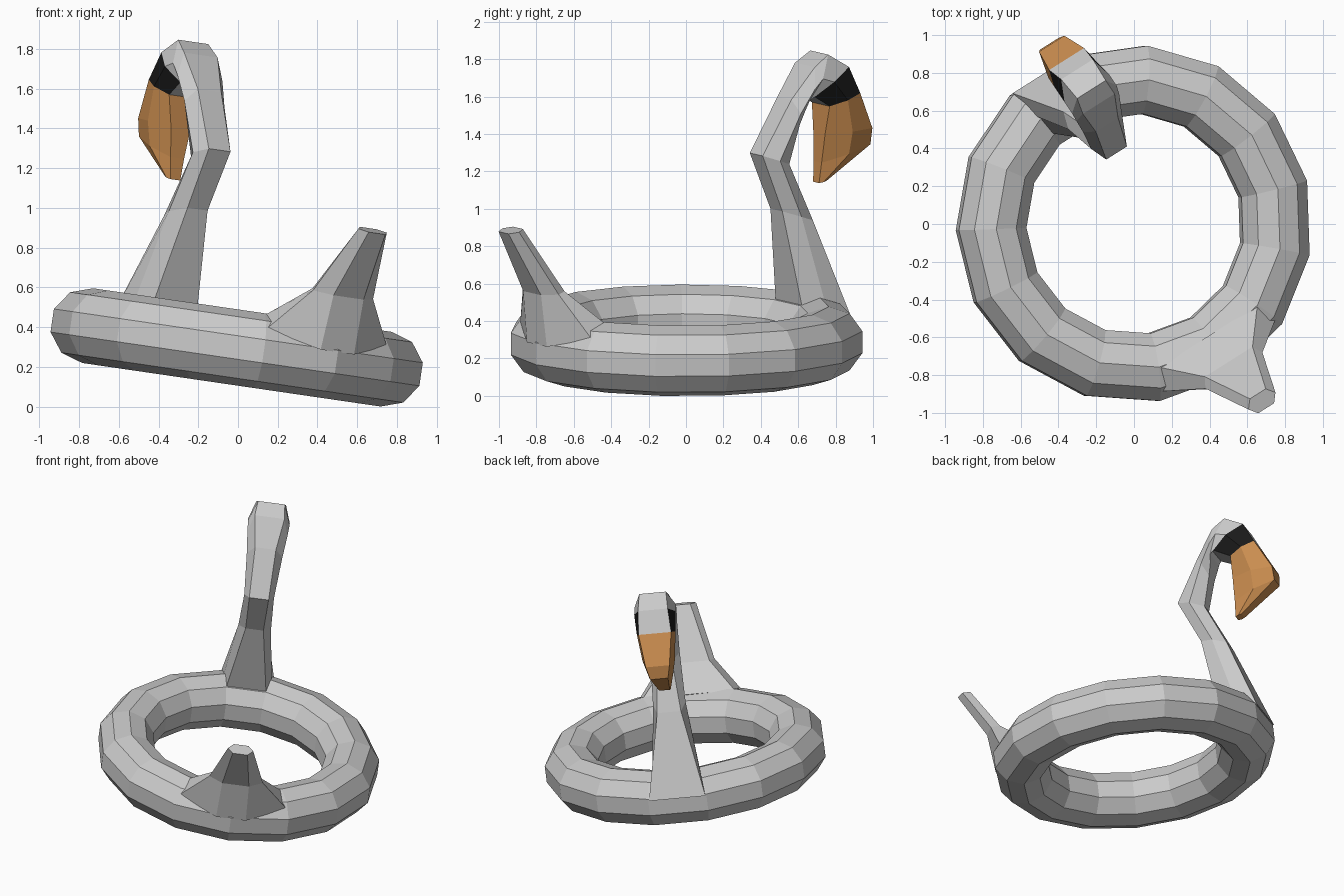
import bpy, math
from mathutils import Matrix

if "Cube" in bpy.data.objects:
    bpy.data.objects.remove(bpy.data.objects["Cube"])

# whole float is tilted sideways and turned, so parts are built in a local frame
PLACE = (Matrix.Translation((0, 0, 0.297)) @ Matrix.Rotation(math.radians(8.3), 4, 'Y')
         @ Matrix.Rotation(math.radians(32), 4, 'Z'))


def make(name, verts, faces, color=None):
    me = bpy.data.meshes.new(name)
    me.from_pydata(verts, [], faces)
    ob = bpy.data.objects.new(name, me)
    bpy.context.collection.objects.link(ob)
    ob.matrix_world = PLACE
    if color:
        mat = bpy.data.materials.new(name + "_color")
        mat.diffuse_color = color
        mat.use_nodes = True
        mat.node_tree.nodes["Principled BSDF"].inputs["Base Color"].default_value = mat.diffuse_color
        me.materials.append(mat)
    return ob


def loft(name, sections, columns=range(6), caps=(False, False), sign=1, color=None):
    """Six-sided mirrored sections: inner (r, h, w), outer (r, h, w), middle w."""
    verts, faces = [], []
    for ri, hi, wi, ro, ho, wo, wm in sections:
        half = [(wi, ri, hi), (wm, (ri + ro) / 2, (hi + ho) / 2), (wo, ro, ho)]
        ring = half + [(-x, y, z) for x, y, z in reversed(half)]
        verts += [(sign * x, sign * y, z) for x, y, z in ring]
    for i in range(len(sections) - 1):
        for j in columns:
            k = (j + 1) % 6
            faces.append((i*6 + j, i*6 + k, i*6 + 6 + k, i*6 + 6 + j))
    if caps[0]:
        faces.append(tuple(range(5, -1, -1)))
    if caps[1]:
        n = len(verts)
        faces.append(tuple(range(n - 6, n)))
    return make(name, verts, faces, color)


# swim ring: 15 segments around, 10-sided tube
N, M, R, T = 15, 10, 0.765, 0.19
verts, faces = [], []
for i in range(N):
    a = math.radians(78 + 24 * i)
    for j in range(M):
        b = math.radians(18 + 36 * j)
        r = R + T * math.cos(b)
        verts.append((r * math.cos(a), r * math.sin(a), T * math.sin(b)))
        i2, j2 = (i + 1) % N, (j + 1) % M
        faces.append((i*M + j, i2*M + j, i2*M + j2, i*M + j2))
make("swim_ring", verts, faces)

# neck and back of the head
brow = (0.965, 1.415, 0.10, 0.73, 1.28, 0.11, 0.14)
beak_root = (1.03, 1.27, 0.11, 0.85, 1.21, 0.09, 0.13)
neck = [
    (0.65, 0.14, 0.135, 0.935, 0.05, 0.19, 0.17),
    (0.57, 0.66, 0.06, 0.75, 0.60, 0.08, 0.11),
    (0.443, 0.97, 0.065, 0.62, 0.91, 0.05, 0.10),
    (0.62, 1.26, 0.07, 0.68, 1.12, 0.06, 0.12),
    (0.75, 1.43, 0.10, 0.705, 1.20, 0.08, 0.135),
    (0.84, 1.49, 0.09, 0.715, 1.25, 0.10, 0.14),
    brow]
loft("neck_and_head", neck, caps=(True, False))

# forehead and throat strips, with black eye patches on the sides
loft("forehead_and_throat", [brow, beak_root], columns=(2, 5))
loft("eye_patches", [brow, beak_root], columns=(0, 1, 3, 4), color=(0.01, 0.01, 0.01, 1))

# hooked beak
beak = [
    beak_root,
    (1.125, 1.07, 0.08, 0.84, 1.06, 0.06, 0.11),
    (1.125, 0.98, 0.06, 0.83, 0.90, 0.04, 0.08),
    (0.865, 0.80, 0.035, 0.82, 0.79, 0.03, 0.04)]
loft("beak", beak, caps=(False, True), color=(0.60, 0.27, 0.08, 1))

# flared tail on the opposite side of the ring
tail = [
    (0.70, 0.18, 0.31, 0.94, 0.05, 0.10, 0.36),
    (0.86, 0.35, 0.15, 0.97, 0.33, 0.09, 0.18),
    (1.06, 0.69, 0.05, 1.15, 0.67, 0.05, 0.085)]
loft("tail", tail, caps=(True, True), sign=-1)
